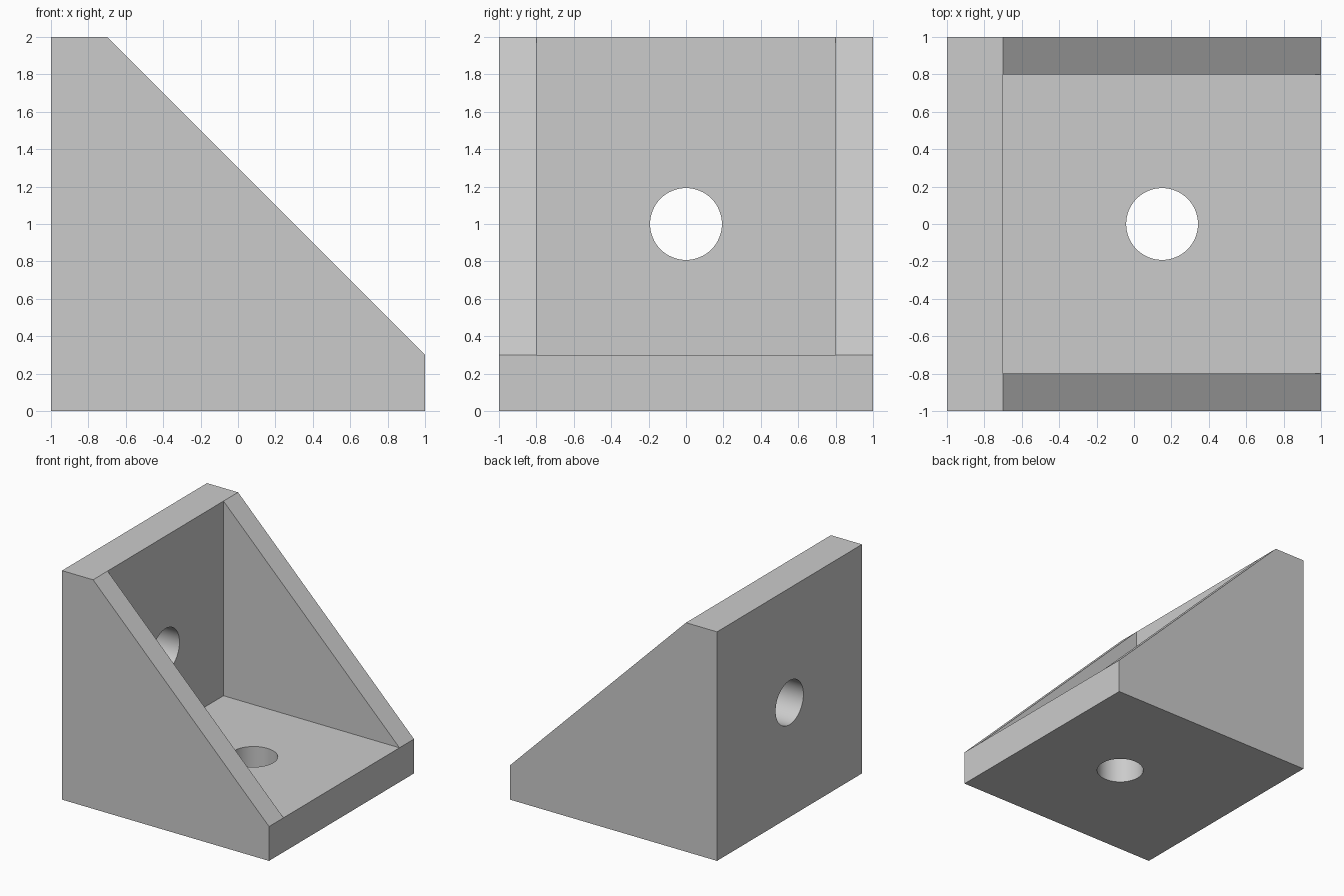
import bpy
import bmesh
import math

cube = bpy.data.objects.get("Cube")
if cube:
    bpy.data.objects.remove(cube, do_unlink=True)

# Single plain grey
grey = bpy.data.materials.new("plain grey")
grey.use_nodes = True
colour = (0.6, 0.6, 0.6, 1)
grey.diffuse_color = colour
grey.node_tree.nodes["Principled BSDF"].inputs["Base Color"].default_value = colour

# Side profile: outer outline of the bracket plus the inner corner
PLATE, RIB = 0.3, 0.2
inner = PLATE - 1
profile = {
    "heel": (-1, 0), "toe": (1, 0), "toe_top": (1, PLATE),
    "wall_front": (inner, 2), "wall_back": (-1, 2), "corner": (inner, PLATE),
}
stations = (-1, RIB - 1, 1 - RIB, 1)

bm = bmesh.new()
rows = [{n: bm.verts.new((x, y, z)) for n, (x, z) in profile.items()} for y in stations]


def strip(a, b, start, end):
    """Join one profile edge across consecutive stations."""
    for i in range(start, end):
        bm.faces.new((rows[i][a], rows[i][b], rows[i + 1][b], rows[i + 1][a]))


# Plates: outside faces run the full width
for a, b in (("wall_back", "heel"), ("heel", "toe"),
             ("toe", "toe_top"), ("wall_front", "wall_back")):
    strip(a, b, 0, 3)

# Plates: inside faces run between the ribs
strip("toe_top", "corner", 1, 2)
strip("corner", "wall_front", 1, 2)

# Ribs: sloping edges, outer sides and inner triangles
outline = ("heel", "toe", "toe_top", "wall_front", "wall_back")
for outer, inside in ((0, 1), (3, 2)):
    strip("toe_top", "wall_front", min(outer, inside), max(outer, inside))
    bm.faces.new([rows[outer][n] for n in outline])
    bm.faces.new([rows[inside][n] for n in ("corner", "toe_top", "wall_front")])

bmesh.ops.dissolve_limit(bm, angle_limit=0.01, verts=bm.verts, edges=bm.edges)
bmesh.ops.recalc_face_normals(bm, faces=bm.faces)
mesh = bpy.data.meshes.new("corner_bracket")
bm.to_mesh(mesh)
bm.free()
mesh.materials.append(grey)
bracket = bpy.data.objects.new("corner_bracket", mesh)
bpy.context.collection.objects.link(bracket)


def drill(name, location, rotation):
    """Cut a round bolt hole through one plate."""
    bpy.ops.mesh.primitive_cylinder_add(vertices=64, radius=0.192, depth=0.6,
                                        location=location, rotation=rotation)
    cutter = bpy.context.object
    cutter.name = name
    cutter.hide_render = True
    cutter.data.materials.append(grey)
    mod = bracket.modifiers.new(name, "BOOLEAN")
    mod.operation = "DIFFERENCE"
    mod.solver = "EXACT"
    mod.object = cutter
    bpy.context.view_layer.objects.active = bracket
    bpy.ops.object.modifier_apply(modifier=mod.name)
    bpy.data.objects.remove(cutter, do_unlink=True)


# Bolt holes
drill("wall_hole", (-0.85, 0, 1), (0, math.pi / 2, 0))
drill("base_hole", (0.15, 0, 0.15), (0, 0, 0))

bpy.ops.object.select_all(action="DESELECT")
bracket.select_set(True)
bpy.context.view_layer.objects.active = bracket
bpy.ops.object.shade_smooth_by_angle(angle=math.radians(30))
